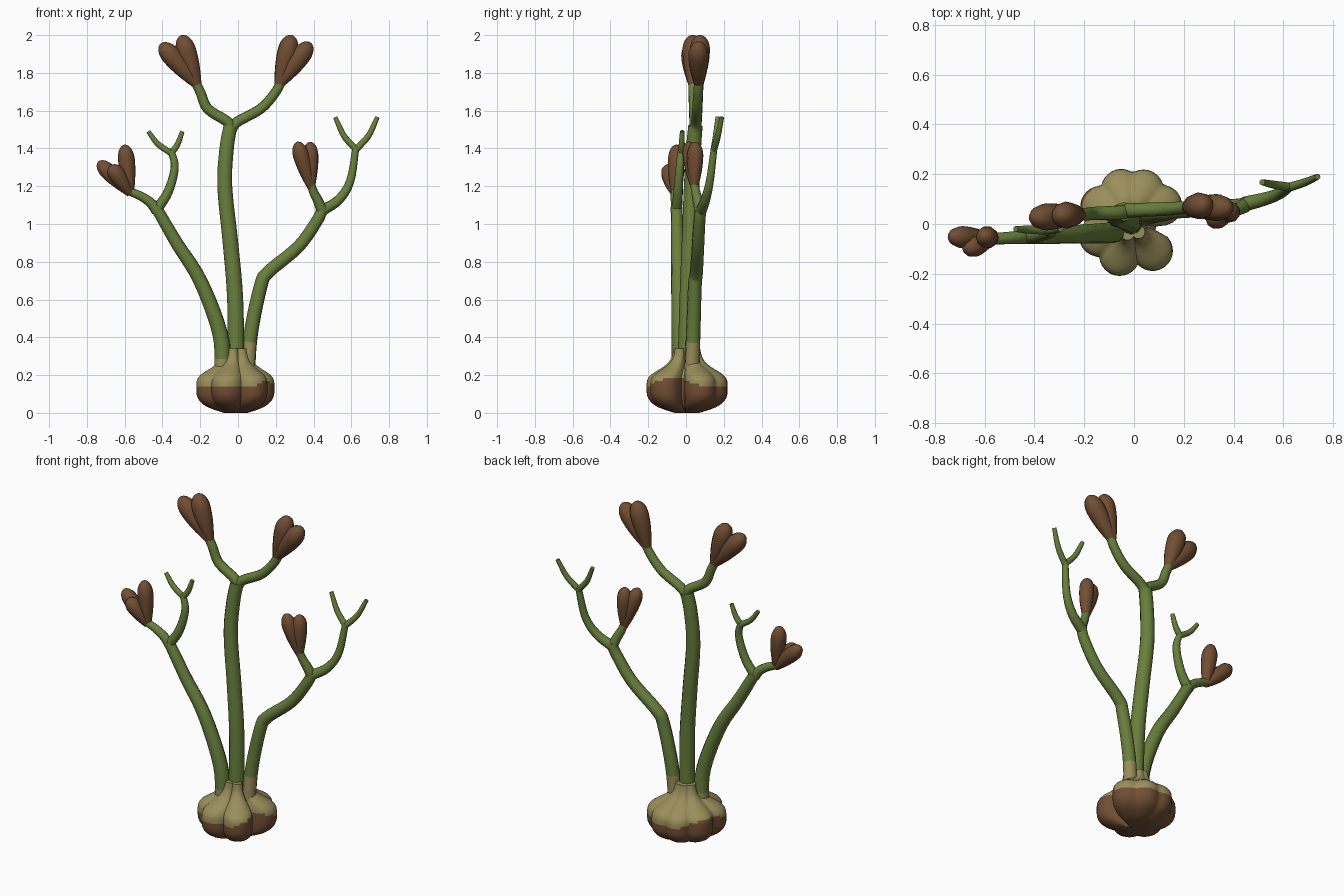
import bpy, bmesh, math
from mathutils import Vector

cube = bpy.data.objects.get("Cube")
if cube:
    bpy.data.objects.remove(cube, do_unlink=True)


def material(name, rgb):
    mat = bpy.data.materials.new(name)
    mat.use_nodes = True
    mat.diffuse_color = (*rgb, 1)
    shader = mat.node_tree.nodes["Principled BSDF"]
    shader.inputs["Base Color"].default_value = mat.diffuse_color
    shader.inputs["Roughness"].default_value = 0.9
    return mat


GREEN = material("stem green", (0.14, 0.21, 0.045))
TAN = material("bulb tan", (0.32, 0.27, 0.105))
BROWN = material("husk brown", (0.165, 0.075, 0.033))


def activate(obj):
    bpy.ops.object.select_all(action='DESELECT')
    obj.select_set(True)
    bpy.context.view_layer.objects.active = obj


def smooth(obj):
    activate(obj)
    bpy.ops.object.shade_smooth_by_angle(angle=math.radians(55))


def spline_points(points, steps=5):
    """Catmull-Rom samples through the given points."""
    v = [Vector(p) for p in points]
    v = [2 * v[0] - v[1]] + v + [2 * v[-1] - v[-2]]
    samples = []
    for a, b, c, d in zip(v, v[1:], v[2:], v[3:]):
        for i in range(steps):
            t = i / steps
            samples.append(0.5 * (2 * b + (c - a) * t + (2 * a - 5 * b + 4 * c - d) * t * t
                                  + (3 * b - a - 3 * c + d) * t ** 3))
    return samples + [v[-2]]


def tube(name, samples, mat):
    """Round tube through samples of x, y, z and radius."""
    curve = bpy.data.curves.new(name, 'CURVE')
    curve.dimensions = '3D'
    curve.bevel_depth = 1
    curve.bevel_resolution = 3
    curve.use_fill_caps = True
    spline = curve.splines.new('POLY')
    spline.points.add(len(samples) - 1)
    for point, (x, y, z, radius) in zip(spline.points, samples):
        point.co = (x, y, z, 1)
        point.radius = radius
    obj = bpy.data.objects.new(name, curve)
    bpy.context.collection.objects.link(obj)
    activate(obj)
    bpy.ops.object.convert(target='MESH')
    obj = bpy.context.view_layer.objects.active
    obj.data.materials.clear()
    obj.data.materials.append(mat)
    smooth(obj)
    return obj


def stem(name, path, depth, radius):
    """Stem along x, z points; depth (y) and radius run from first to last value."""
    points = []
    for i, (x, z) in enumerate(path):
        t = i / (len(path) - 1)
        y, r = (pair[0] + (pair[1] - pair[0]) * t for pair in (depth, radius))
        points.append((x, y, z, r))
    return tube(name, spline_points(points), GREEN)


def tan_foot(obj, top):
    """Give the foot of a stem the colour of the bulb."""
    obj.data.materials.append(TAN)
    for face in obj.data.polygons:
        face.material_index = int(face.center.z < top)


def twig(name, fork, tip):
    """Short twig bending upward from a fork."""
    fork, tip = Vector(fork), Vector(tip)
    step = tip - fork
    middle = fork + Vector((step.x * .58, step.y / 2, step.z * .42))
    points = [(*fork, .018), (*middle, .016), (*tip, .012)]
    tube(name, spline_points(points), GREEN)


def pod(name, base, tips, size=1.0):
    """Cluster of club-shaped husks spreading from one base."""
    base = Vector(base)
    rows = 16
    for number, tip in enumerate(tips, 1):
        samples = []
        for i in range(rows + 1):
            t = math.sin(math.pi / 2 * i / rows)
            swell = .024 + .03 * math.sin(math.pi / 2 * min(t / .7, 1))
            dome = math.sqrt(max(0, 1 - max(0, (t - .7) / .3) ** 2))
            samples.append((*base.lerp(Vector(tip), t), max(swell * dome * size, .002)))
        tube(f"{name}_husk_{number}", samples, BROWN)


# Lobed bulb: a lathe whose outline is a ring of overlapping round cloves
LOBES = [math.radians(a) for a in (30, 70, 107, 152, 203, 250, 307)]
SEGMENTS, ROWS, HEIGHT, WAIST = 84, 22, .34, .12


def outline(angle):
    reach = [.1]
    for lobe in LOBES:
        turn = angle - lobe
        gap = .082 ** 2 - (.14 * math.sin(turn)) ** 2
        if gap > 0 and math.cos(turn) > 0:
            reach.append(.14 * math.cos(turn) + math.sqrt(gap))
    return max(reach)


def fullness(z):
    """Rounded belly below the waist, shoulder and neck above it."""
    if z < WAIST:
        return max(.3, math.sqrt(1 - (1 - z / WAIST) ** 2.5))
    return .3 + .7 / (1 + ((z - WAIST) / .115) ** 5)


bm = bmesh.new()
rings = []
for row in range(ROWS + 1):
    z = HEIGHT * row / ROWS
    ring = []
    for i in range(SEGMENTS):
        a = math.tau * i / SEGMENTS
        r = fullness(z) * outline(a)
        ring.append(bm.verts.new((r * math.cos(a) - .01, r * math.sin(a) + .005, z)))
    rings.append(ring)
for low, high in zip(rings, rings[1:]):
    for i in range(SEGMENTS):
        bm.faces.new((low[i - 1], low[i], high[i], high[i - 1]))
for ring, z in ((rings[0], .02), (rings[-1], HEIGHT)):
    middle = bm.verts.new((-.01, .005, z))
    for i in range(SEGMENTS):
        bm.faces.new((ring[i - 1], ring[i], middle))
bmesh.ops.recalc_face_normals(bm, faces=bm.faces)
# Brown husk on the lower half, rising toward two sides
for face in bm.faces:
    c = face.calc_center_median()
    rise = max(0, math.cos(2 * (math.atan2(c.y, c.x) - math.radians(158))))
    face.material_index = int(c.z < .14 + .045 * rise)
mesh = bpy.data.meshes.new("bulb")
bm.to_mesh(mesh)
bm.free()
bulb = bpy.data.objects.new("bulb", mesh)
bpy.context.collection.objects.link(bulb)
mesh.materials.append(TAN)
mesh.materials.append(BROWN)
smooth(bulb)

# Main stems
centre = stem("centre_stem", [(-.01, .2), (-.015, .6), (-.04, .9), (-.07, 1.2), (-.06, 1.4), (-.04, 1.52)],
              (0, .05), (.046, .038))
right = stem("right_stem", [(-.08, .2), (-.095, .42), (-.2, .7), (-.325, .9), (-.435, 1.09)],
             (-.03, -.05), (.046, .031))
left = stem("left_stem", [(.05, .2), (.068, .42), (.12, .67), (.16, .745), (.32, .88), (.42, 1.02), (.45, 1.09)],
            (.03, .08), (.04, .03))
for obj, top in ((centre, .28), (right, .28), (left, .37)):
    tan_foot(obj, top)

# Branches
for side, sign, depth in (("right", -1, .035), ("left", 1, .07)):
    stem(f"centre_{side}_branch",
         [(-.04, 1.49), (-.03 + sign * .025, 1.54), (-.02 + sign * .14, 1.61), (sign * .2, 1.7), (sign * .24, 1.78)],
         (.05, depth), (.03, .025))
stem("right_outer_branch", [(-.43, 1.07), (-.46, 1.11), (-.51, 1.145), (-.59, 1.18)],
     (-.05, -.06), (.03, .022))
stem("right_inner_branch", [(-.435, 1.07), (-.37, 1.17), (-.335, 1.3), (-.355, 1.39)],
     (-.05, -.025), (.029, .018))
stem("left_inner_branch", [(.445, 1.07), (.425, 1.12), (.4, 1.17), (.38, 1.23)],
     (.075, .04), (.03, .021))
stem("left_outer_branch", [(.445, 1.07), (.535, 1.13), (.595, 1.23), (.625, 1.41)],
     (.08, .15), (.03, .018))

# Twigs
for name, tip in (("outer", -.475), ("inner", -.295)):
    twig(f"right_twig_{name}", (-.353, -.025, 1.375), (tip, -.02, 1.49))
twig("left_twig_inner", (.625, .148, 1.395), (.515, .168, 1.565))
twig("left_twig_outer", (.625, .148, 1.395), (.738, .19, 1.565))

# Husk clusters at the branch ends
pod("upper_right_pod", (-.215, .037, 1.735), [(-.41, .025, 1.955), (-.3, .035, 2)])
pod("upper_left_pod", (.215, .068, 1.735), [(.285, .075, 2), (.385, .065, 1.96)])
pod("lower_left_pod", (.388, .045, 1.19), [(.312, .015, 1.435), (.382, .05, 1.435)], .8)
pod("lower_right_pod", (-.57, -.06, 1.16),
    [(-.74, -.05, 1.33), (-.6, -.05, 1.42), (-.675, -.1, 1.31)], .82)
